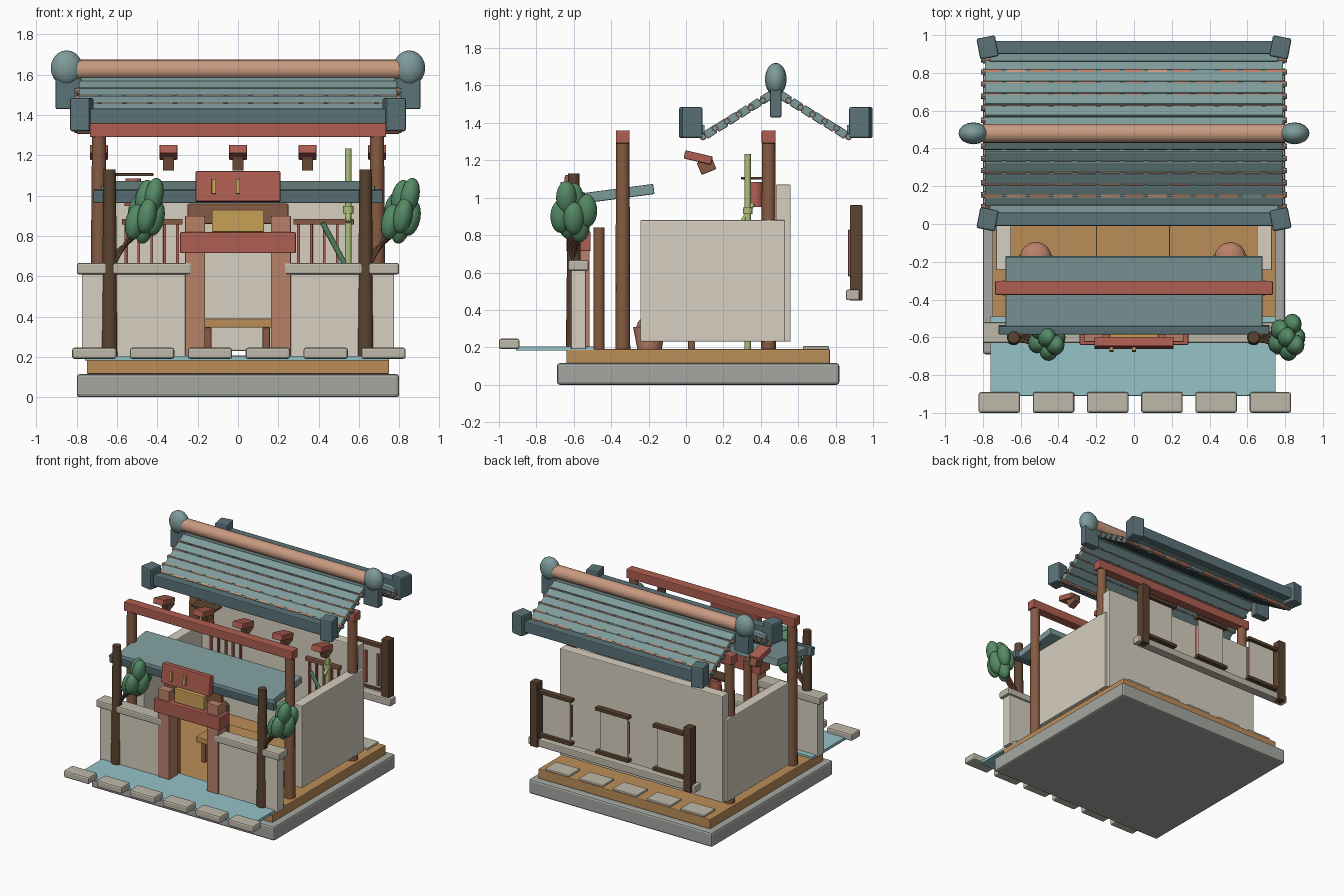
import bpy, bmesh, random
from math import radians, pi, sin, cos
from mathutils import Vector, Matrix, Euler

if "Cube" in bpy.data.objects:
    bpy.data.objects.remove(bpy.data.objects["Cube"])

random.seed(4)


def mat(name, r, g, b):
    m = bpy.data.materials.new(name)
    m.diffuse_color = (r ** 2.2, g ** 2.2, b ** 2.2, 1)
    m.use_nodes = True
    m.node_tree.nodes["Principled BSDF"].inputs["Base Color"].default_value = m.diffuse_color
    return m


STONE = mat("grey_stone", .64, .65, .63)
PALE = mat("pale_stone", .74, .72, .66)
CREAM = mat("plaster", .84, .81, .75)
TAN = mat("floor_wood", .73, .55, .35)
BROWN = mat("post_wood", .52, .36, .27)
DARK = mat("dark_wood", .36, .27, .2)
RED = mat("red_paint", .68, .37, .32)
CLAY = mat("terracotta", .72, .5, .41)
RIDGE = mat("ridge_clay", .78, .6, .5)
TEAL = mat("roof_teal", .49, .6, .6)
SLATE = mat("dark_teal", .36, .45, .47)
WATER = mat("water", .58, .76, .78)
LEAF = mat("leaf", .34, .54, .4)
BAMBOO = mat("bamboo", .68, .75, .48)
GOLD = mat("gold", .78, .62, .34)


def finish(name, bm, m, loc, rot=(0, 0, 0), smooth=False, bevel=0):
    me = bpy.data.meshes.new(name)
    bm.to_mesh(me)
    bm.free()
    me.materials.append(m)
    if smooth:
        for p in me.polygons:
            p.use_smooth = True
        me.set_sharp_from_angle(angle=radians(35))
    ob = bpy.data.objects.new(name, me)
    ob.location = loc
    ob.rotation_euler = rot
    bpy.context.collection.objects.link(ob)
    if bevel:
        b = ob.modifiers.new("bevel", 'BEVEL')
        b.width = bevel
        b.segments = 2
    return ob


def box(name, m, loc, size, rot=(0, 0, 0), bevel=.006):
    bm = bmesh.new()
    bmesh.ops.create_cube(bm, size=1)
    bmesh.ops.scale(bm, vec=size, verts=bm.verts)
    return finish(name, bm, m, loc, [radians(a) for a in rot], bevel=bevel)


def span(name, m, x, y, z, bevel=.006):
    lo, hi = Vector((x[0], y[0], z[0])), Vector((x[1], y[1], z[1]))
    return box(name, m, (lo + hi) / 2, hi - lo, bevel=bevel)


def rod(name, m, a, b, r1, r2=None, seg=14):
    a, b = Vector(a), Vector(b)
    bm = bmesh.new()
    bmesh.ops.create_cone(bm, cap_ends=True, segments=seg, radius1=r1,
                          radius2=r1 if r2 is None else r2, depth=(b - a).length)
    rot = (b - a).to_track_quat('Z', 'Y').to_euler()
    return finish(name, bm, m, (a + b) / 2, rot, smooth=True)


def blob(name, m, loc, radii, rot=(0, 0, 0)):
    bm = bmesh.new()
    bmesh.ops.create_uvsphere(bm, u_segments=16, v_segments=10, radius=1)
    bmesh.ops.scale(bm, vec=radii, verts=bm.verts)
    return finish(name, bm, m, loc, rot, smooth=True)


# base, floor, pond and edging stones
span("stone_base", STONE, (-.8, .8), (-.69, .82), (0, .115), .015)
span("wood_floor", TAN, (-.75, .75), (-.64, .77), (.115, .19))
span("pond_water", WATER, (-.76, .75), (-.91, -.49), (.182, .205), .003)
for i in range(6):
    box("pond_edge_stone", PALE, (-.713 + .287 * i, -.945, .218), (.22, .11, .056), bevel=.012)
for i in range(5):
    box("back_paving_stone", PALE, (.59 - .295 * i, .695, .198), (.21, .14, .018))

# walls
span("back_wall", CREAM, (-.71, .71), (.48, .56), (.23, 1.07))
for s in (-1, 1):
    box("side_wall", CREAM, (s * .69, .143, .555), (.08, .775, .65))
    box("front_wall", CREAM, (s * .5, -.575, .405), (.55, .08, .43))
    box("front_wall_cap", PALE, (s * .515, -.575, .638), (.57, .11, .056), bevel=.01)

# main posts and beams
for y in (-.338, .442):
    for s in (-1, 1):
        rod("main_post", BROWN, (s * .69, y, .19), (s * .69, y, 1.3), .04, .036)
    box("main_beam", RED, (0, y, 1.325), (1.47, .074, .07))

# gate with beam and sign boards
for s in (-1, 1):
    box("gate_post", CLAY, (s * .213, -.57, .55), (.1, .11, .7))
    rod("gate_back_post", BROWN, (s * .213, -.465, .19), (s * .213, -.465, .84), .03)
box("gate_beam", RED, (0, -.575, .767), (.575, .13, .105))
box("gate_gold_board", GOLD, (0, -.59, .875), (.26, .04, .11))
box("gate_back_board", BROWN, (0, -.55, .91), (.5, .03, .1))
box("gate_sign", RED, (0, -.63, 1.045), (.42, .05, .15), (-6, 0, 0))
for x in (-.12, 0):
    box("sign_inlay", GOLD, (x, -.66, 1.045), (.022, .03, .075), (-6, 0, 0), .003)

# entrance canopy
box("canopy_slab", TEAL, (0, -.375, 1.02), (1.36, .41, .055), (7.5, 0, 0))
box("canopy_eave", SLATE, (0, -.56, .997), (1.435, .045, .065), (7.5, 0, 0))

# front trees: dark trunk, branches and leaf clusters
LEAVES = [(0, 0, .99), (.045, -.04, 1.0), (-.035, .04, .93), (.01, -.07, .9),
          (.03, .07, .93), (-.05, -.03, .87), (.0, .03, .85), (.05, 0, .89)]
for x in (-.637, .633):
    rod("tree_trunk", DARK, (x, -.6, .2), (x, -.6, 1.13), .042, .031)
    for k in range(4):
        rod("tree_branch", BROWN, (x + .01, -.6, .64 + .02 * k),
            (x + .12 + .02 * k, -.645 + .03 * k, .84), .012, .007, 8)
    for dx, dy, z in LEAVES:
        blob("leaf_cluster", LEAF, (x + .175 + dx, -.6 + dy, z), (.047, .055, .09), (0, .2, 0))

# table and planters inside
span("low_table_top", TAN, (-.2, .19), (-.24, .07), (.345, .39))
for x in (-.15, .14):
    for y in (-.2, .03):
        span("table_leg", BROWN, (x - .018, x + .018), (y - .018, y + .018), (.19, .345), .003)
for x in (-.52, .51):
    rod("planter_pot", CLAY, (x, -.195, .19), (x, -.195, .31), .065, .088, 18)
    blob("planter_mound", CLAY, (x, -.18, .31), (.085, .085, .06))
    for k in range(6):
        a = k * pi / 3
        blob("planter_leaf", LEAF, (x + .07 * cos(a), -.185 + .05 * sin(a), .315), (.03, .025, .02))

# interior lattice screens
for s in (-1, 1):
    for z in (.5, .87):
        box("lattice_rail", BROWN, (s * .425, .455, z), (.3, .03, .028), bevel=.003)
    for k in range(5):
        box("lattice_bar", RED, (s * (.3 + .064 * k), .46, .685), (.014, .02, .36), bevel=.002)

# hanging lantern and bamboo spout
box("lantern_rail", DARK, (-.52, .35, 1.105), (.2, .11, .014), bevel=.003)
rod("lantern", RED, (-.52, .37, .95), (-.52, .37, 1.085), .045, .04)
rod("bamboo_stem", BAMBOO, (.547, .33, .19), (.547, .33, 1.235), .017)
for z in (.5, .93):
    rod("bamboo_node", BAMBOO, (.547, .33, z - .018), (.547, .33, z + .018), .026)
rod("bamboo_spout", LEAF, (.42, .3, .865), (.53, .33, .66), .014)
rod("bamboo_arm", BAMBOO, (.547, .36, .97), (.547, .3, .87), .012)

# brackets under the eave
for i in range(5):
    x = -.69 + .345 * i
    box("bracket_block", RED, (x, .065, 1.215), (.09, .15, .045), (-13, 0, 0))
    box("bracket_foot", BROWN, (x, .11, 1.17), (.056, .085, .07), (22, 0, 0))

# roof: stepped slabs, round tiles, eaves; mirrored about the ridge at y = .48
for s in (-1, 1):
    def Y(d):
        return .48 + s * d
    for i in range(6):
        box("roof_slab", TEAL, (0, Y(.35 - .06 * i), 1.35 + .037 * i), (1.58, .062, .045),
            (-s * 33, 0, 0))
    for i in range(-1, 5):
        y, z = Y(.325 - .064 * i), 1.372 + .037 * i
        if i < 0:
            z = 1.325
        for k in range(13):
            x = -.75 + .125 * k
            rod("round_tile", random.choice((RIDGE, CLAY, TEAL)) if k % 2 else CLAY,
                (x - .05, y, z), (x + .05, y, z), .019, seg=8)
        rod("tile_core", TEAL, (-.81, y, z), (.81, y, z), .014, seg=8)
    box("eave_beam", SLATE, (0, Y(.455), 1.39), (1.53, .07, .085))
    box("eave_trim", TEAL, (0, Y(.405), 1.365), (1.53, .05, .05))
    for e in (-1, 1):
        box("eave_end", SLATE, (e * .775, Y(.455), 1.402), (.1, .112, .165), (0, 0, -s * e * 11), .01)

# ridge roll with finials
rod("ridge_roll", RIDGE, (-.8, .48, 1.625), (.8, .48, 1.625), .05, seg=20)
box("ridge_bed", TEAL, (0, .48, 1.57), (1.56, .06, .05))
for s in (-1, 1):
    blob("ridge_finial", TEAL, (s * .85, .48, 1.633), (.079, .058, .088))
    box("finial_block", SLATE, (s * .84, .48, 1.505), (.13, .06, .15))

# detached rear screen with three framed windows
box("screen_sill", PALE, (0, .892, .48), (1.46, .072, .056), bevel=.008)
for s in (-1, 1):
    box("screen_post", DARK, (s * .67, .91, .705), (.065, .068, .51))
for x in (-.5, 0, .5):
    for z in (.545, .885):
        box("window_rail", DARK, (x, .905, z), (.29, .045, .026), bevel=.003)
    box("window_panel", CREAM, (x, .895, .715), (.24, .014, .32), bevel=.002)
    for k in (-.11, 0, .11):
        box("window_bar", RED, (x + k, .877, .705), (.022, .02, .25), bevel=.003)
